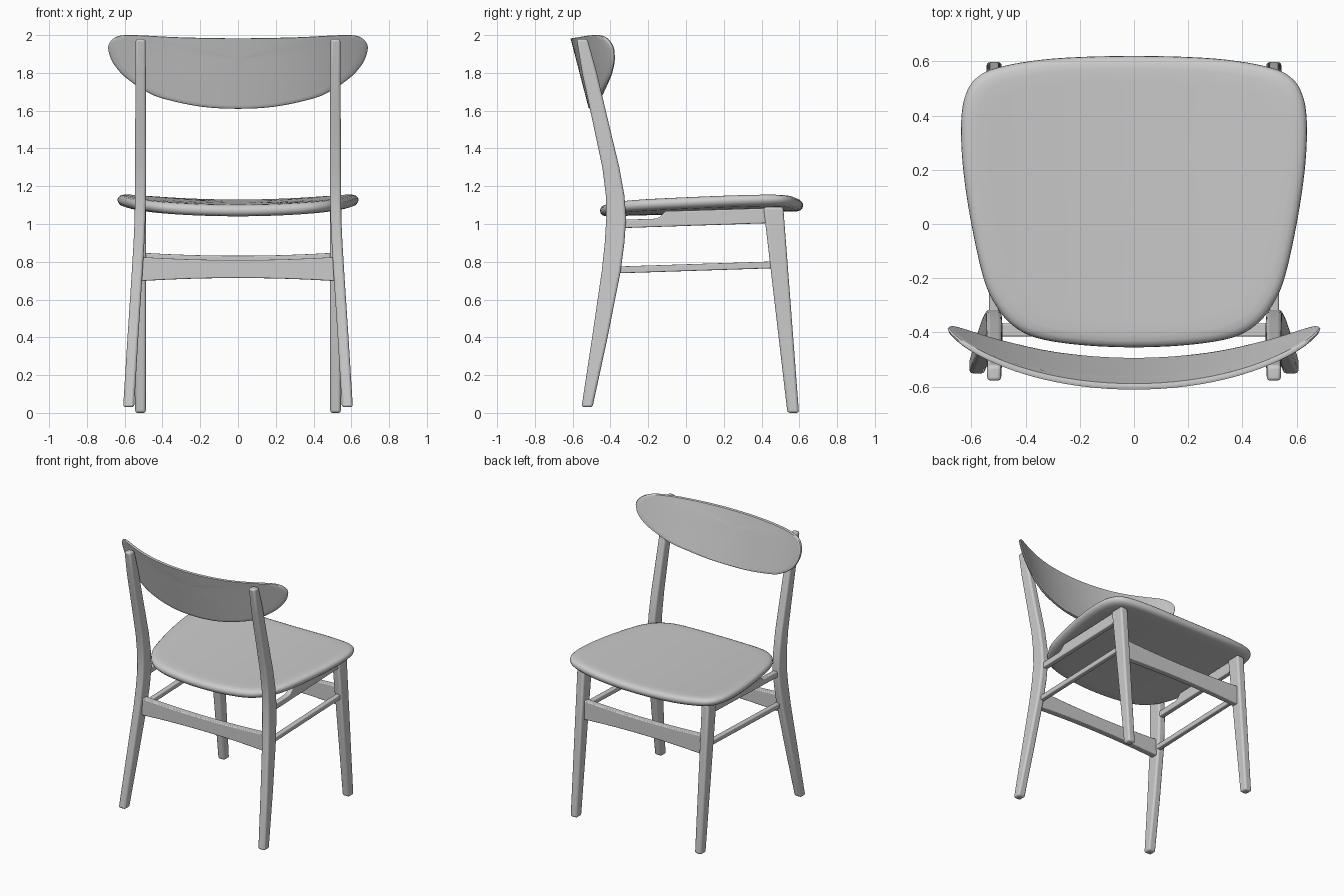
import bpy, bmesh
from mathutils import Vector

if "Cube" in bpy.data.objects:
    bpy.data.objects.remove(bpy.data.objects["Cube"])


def finish(bm, name, mirror=False, bevel=0.0):
    bmesh.ops.recalc_face_normals(bm, faces=bm.faces)
    me = bpy.data.meshes.new(name)
    bm.to_mesh(me)
    bm.free()
    ob = bpy.data.objects.new(name, me)
    bpy.context.collection.objects.link(ob)
    bpy.ops.object.select_all(action='DESELECT')
    ob.select_set(True)
    bpy.context.view_layer.objects.active = ob
    bpy.ops.object.shade_smooth_by_angle(angle=0.7)
    if bevel:
        b = ob.modifiers.new("bevel", 'BEVEL')
        b.width, b.segments = bevel, 3
        b.limit_method, b.angle_limit = 'ANGLE', 0.7
    if mirror:
        ob.modifiers.new("mirror", 'MIRROR')
    return ob


def skin(bm, rings):
    for a, b in zip(rings, rings[1:]):
        n = len(a)
        for i in range(n):
            j = (i + 1) % n
            bm.faces.new((a[i], a[j], b[j], b[i]))


def loft(name, sections, **kw):
    """Tapered post from sections (z, y0, y1, x0, x1)."""
    bm = bmesh.new()
    rings = [[bm.verts.new(p) for p in ((x0, y0, z), (x1, y0, z), (x1, y1, z), (x0, y1, z))]
             for z, y0, y1, x0, x1 in sections]
    skin(bm, rings)
    bm.faces.new(rings[0])
    bm.faces.new(rings[-1])
    return finish(bm, name, **kw)


def prism(name, a, b, **kw):
    """Closed solid between two matching outlines."""
    bm = bmesh.new()
    rings = [[bm.verts.new(p) for p in a], [bm.verts.new(p) for p in b]]
    skin(bm, rings)
    bm.faces.new(rings[0])
    bm.faces.new(rings[1])
    return finish(bm, name, **kw)


def smooth_outline(half, steps=6):
    """Mirror a half outline in x and run a closed Catmull-Rom curve through it."""
    pts = [Vector(p) for p in half + [(-x, y) for x, y in half[-2:0:-1]]]
    n, out = len(pts), []
    for i in range(n):
        p0, p1, p2, p3 = (pts[(i + k) % n] for k in (-1, 0, 1, 2))
        for s in range(steps):
            t = s / steps
            out.append(0.5 * (2 * p1 + (p2 - p0) * t + (2 * p0 - 5 * p1 + 4 * p2 - p3) * t * t
                              + (3 * p1 - p0 - 3 * p2 + p3) * t ** 3))
    return out


def pad(name, half, centre, edge, place):
    """Bent slab: rings of the outline from underside centre, round the edge, to the top."""
    bm = bmesh.new()
    c, outline = Vector(centre), smooth_outline(half)
    inner = [0.12, 0.25, 0.4, 0.55, 0.7, 0.82]
    steps = [(s, 0) for s in inner] + edge + [(s, 1) for s in reversed(inner)]
    rings = [[bm.verts.new(place(*(c + (p - c) * s), t)) for p in outline] for s, t in steps]
    skin(bm, rings)
    for ring, t in ((rings[0], 0), (rings[-1], 1)):
        mid = bm.verts.new(place(*c, t))
        for i in range(len(ring)):
            bm.faces.new((ring[i - 1], ring[i], mid))
    return finish(bm, name)


# Seat: dished across its width, rising slightly towards +y
pad("seat",
    [(0, .62), (.3, .61), (.5, .578), (.585, .535), (.625, .465), (.638, .36), (.63, .2), (.6, 0),
     (.555, -.2), (.51, -.3), (.45, -.372), (.36, -.42), (.2, -.446), (0, -.455)],
    (0, 0.08),
    [(.94, 0), (.975, .08), (.995, .28), (1, .48), (.996, .68), (.98, .85), (.955, .95), (.91, 1)],
    lambda x, y, t: (x, y, 1.04 + .026 * (y + .45) + .09 * x * x + .063 * t))

# Backrest: leaning, curved panel
pad("backrest",
    [(0, 1.983), (.3, 1.988), (.5, 1.998), (.6, 2.0), (.655, 1.985), (.684, 1.95), (.684, 1.91),
     (.66, 1.85), (.6, 1.78), (.5, 1.71), (.4, 1.665), (.2, 1.622), (0, 1.61)],
    (0, 1.87),
    [(.93, 0), (.98, .0), (.993, .12), (1, .5), (.993, .88), (.98, 1), (.93, 1)],
    lambda x, z, t: (x, -.612 + .26 * (1.985 - z) + .33 * x * x + .2 * x ** 4 + .022 * t, z))

# Tall legs that bend at the seat and carry the backrest
loft("backrest_leg",
     [(.03, -.553, -.495, .55, .608), (.4, -.497, -.415, .528, .585), (.75, -.446, -.346, .505, .562),
      (.9, -.43, -.326, .496, .553), (1.03, -.422, -.317, .49, .547), (1.15, -.424, -.326, .488, .546),
      (1.3, -.443, -.353, .486, .545), (1.55, -.496, -.413, .487, .544), (1.8, -.55, -.472, .488, .543),
      (1.98, -.58, -.522, .49, .542)], mirror=True, bevel=.013)

# Short legs at the other end
loft("short_leg", [(0, .537, .598, .488, .544), (1.09, .41, .515, .486, .546)],
     mirror=True, bevel=.013)


# Side rails: stepped upper one under the seat, thin lower one
def side_rail(name, prof, x0, x1):
    prism(name, [(x0, y, z) for y, z in prof], [(x1, y, z) for y, z in prof],
          mirror=True, bevel=.006)


side_rail("upper_side_rail",
          [(-.35, .978), (.45, 1.005), (.45, 1.085), (-.11, 1.068), (-.125, 1.05),
           (-.14, 1.036), (-.165, 1.028), (-.35, 1.022)], .497, .535)
side_rail("lower_side_rail", [(-.36, .739), (.47, .766), (.47, .802), (-.36, .775)], .5, .535)


# Cross rails, gently waisted towards the middle
def cross_rail(name, y0, y1, low, high):
    xs = [-.51 + 1.02 * i / 16 for i in range(17)]
    bend = lambda x: .016 * (1 - (x / .51) ** 2)
    prof = [(x, low + bend(x)) for x in xs] + [(x, high - bend(x)) for x in reversed(xs)]
    prism(name, [(x, y0, z) for x, z in prof], [(x, y1, z) for x, z in prof], bevel=.006)


cross_rail("cross_rail_backrest_side", -.415, -.367, .698, .825)
cross_rail("cross_rail_open_side", .465, .51, .705, .848)
